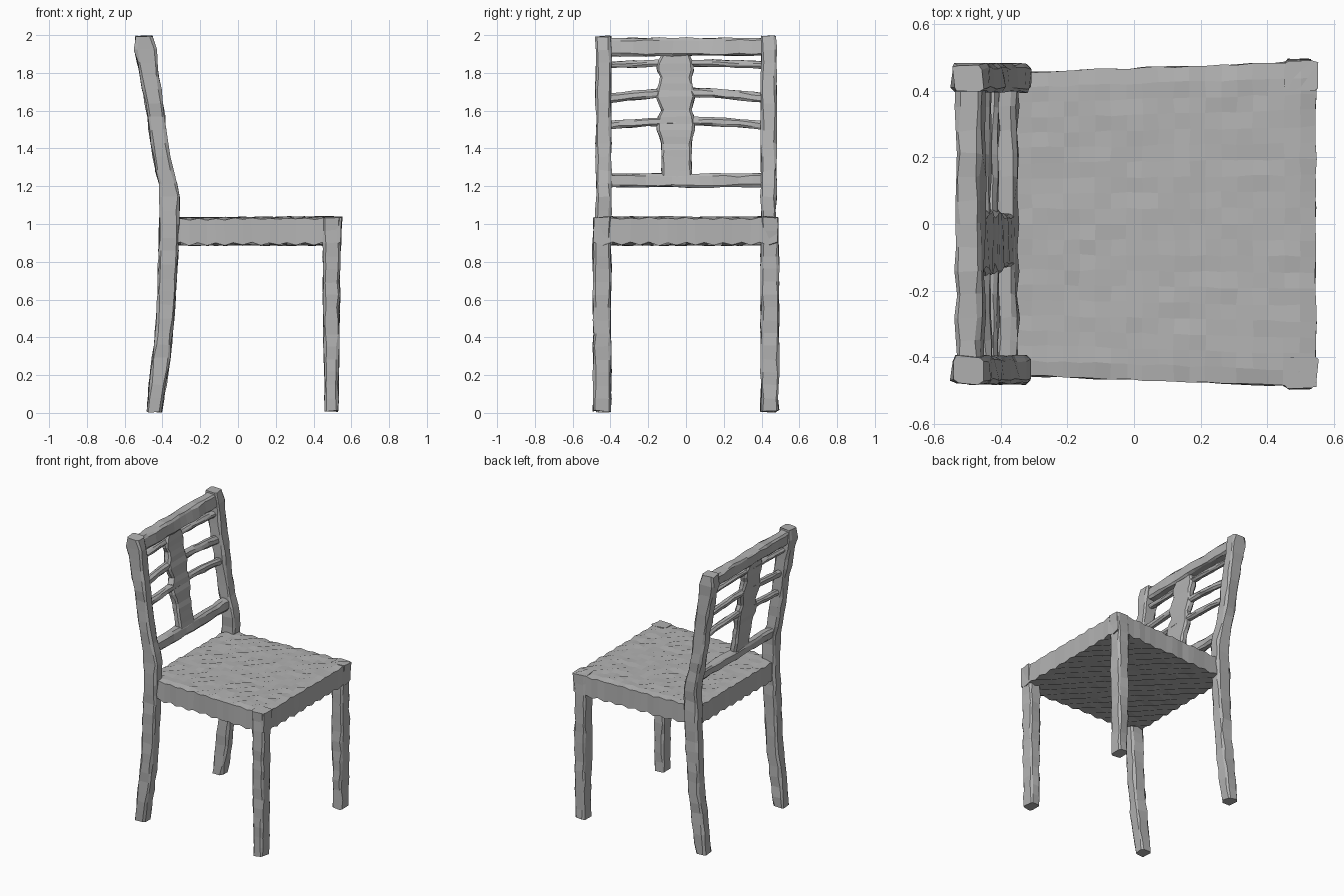
import bpy, bmesh, math, random
from mathutils import Vector

random.seed(4)
if "Cube" in bpy.data.objects:
    bpy.data.objects.remove(bpy.data.objects["Cube"], do_unlink=True)

# One plain grey for the whole chair
grey = bpy.data.materials.new("plain grey")
grey.use_nodes = True
colour = (0.45, 0.45, 0.45, 1)
grey.diffuse_color = colour
grey.node_tree.nodes["Principled BSDF"].inputs["Base Color"].default_value = colour


def finish(name, bm):
    bmesh.ops.recalc_face_normals(bm, faces=bm.faces)
    mesh = bpy.data.meshes.new(name)
    bm.to_mesh(mesh)
    bm.free()
    mesh.materials.append(grey)
    obj = bpy.data.objects.new(name, mesh)
    bpy.context.collection.objects.link(obj)
    return obj


def wobble(v, amount):
    return v + Vector([random.uniform(-amount, amount) for _ in range(3)])


def lean(z):
    """Centre line of the tilted backrest."""
    return -0.375 - (z - 1.2) * 0.16


def sample(stations, t):
    """Linear interpolation between the stations either side of t."""
    for a, b in zip(stations, stations[1:]):
        if t <= b[0]:
            f = (t - a[0]) / (b[0] - a[0])
            return [p + (q - p) * f for p, q in zip(a[1:], b[1:])]
    return stations[-1][1:]


def beam(name, axis, stations, tilted=False, rough=0.005, chamfer=0.012, step=0.07):
    """Hand-hewn bar along axis; a station is (t, u0, u1, v0, v1)."""
    bm = bmesh.new()
    start, end = stations[0][0], stations[-1][0]
    count = max(2, round((end - start) / step))
    rings = []
    for i in range(count + 1):
        t = start + (end - start) * i / count
        u0, u1, v0, v1 = sample(stations, t)
        c = min(chamfer, (u1 - u0) / 3, (v1 - v0) / 3)
        outline = [(u0 + c, v0), (u1 - c, v0), (u1, v0 + c), (u1, v1 - c),
                   (u1 - c, v1), (u0 + c, v1), (u0, v1 - c), (u0, v0 + c)]
        ring = []
        for u, v in outline:
            p = Vector((u, v, t)) if axis == "z" else Vector((u, t, v))
            if tilted:
                p.x += lean(p.z)
            ring.append(bm.verts.new(wobble(p, rough)))
        rings.append(ring)
    for a, b in zip(rings, rings[1:]):
        for k in range(8):
            n = (k + 1) % 8
            bm.faces.new((a[k], a[n], b[n], b[k]))
    bm.faces.new(rings[0])
    bm.faces.new(rings[-1])
    return finish(name, bm)


# Back posts and front legs, one pair on each side
post = [(0.005, -0.485, -0.405), (0.2, -0.465, -0.372), (0.45, -0.435, -0.342),
        (0.8, -0.42, -0.32), (1.0, -0.415, -0.313), (1.18, -0.415, -0.31),
        (1.25, -0.428, -0.34), (1.4, -0.457, -0.367), (1.6, -0.485, -0.393),
        (1.8, -0.52, -0.42), (1.94, -0.552, -0.435), (1.995, -0.54, -0.452)]
leg = [(0.01, 0.46, 0.53), (0.5, 0.452, 0.538), (0.9, 0.45, 0.54), (1.035, 0.45, 0.55)]
for side, label in ((1, "far"), (-1, "near")):
    def place(profile, inner, outer):
        lo, hi = sorted((side * inner, side * outer))
        return [(z, x0, x1, lo, hi) for z, x0, x1 in profile]
    beam("back_post_" + label, "z", place(post, 0.397, 0.478))
    beam("front_leg_" + label, "z", place(leg, 0.397, 0.492))

# Seat block, tapering to the back, with a gently rippled surface
bm = bmesh.new()
bmesh.ops.create_cube(bm, size=1)
flat = [e for e in bm.edges if abs(e.verts[0].co.z - e.verts[1].co.z) < 0.1]
bmesh.ops.subdivide_edges(bm, edges=flat, cuts=19, use_grid_fill=True)
for v in bm.verts:
    fx, fy = v.co.x + 0.5, v.co.y * 2
    ripple = 0.004 * math.cos(fx * 20 * math.pi) * math.cos(fy * 10 * math.pi)
    edge = abs(fy) > 0.99 or fx < 0.01 or fx > 0.99
    z = 1.03 + ripple + 0.006 * fx if v.co.z > 0 else 0.895 + ripple * 2
    if edge and v.co.z > 0:
        z -= 0.006
    v.co = wobble(Vector((-0.4 + fx * 0.945, fy * (0.452 + 0.036 * fx), z)), 0.003)
finish("seat", bm)

# Backrest rails: x is measured from the backrest centre line
beam("top_rail", "y", [(-0.42, -0.035, 0.04, 1.89, 1.985),
                       (0.42, -0.035, 0.04, 1.89, 1.985)], True)
beam("lower_rail", "y", [(-0.42, -0.03, 0.03, 1.195, 1.265),
                         (0.42, -0.03, 0.03, 1.195, 1.265)], True)

# Arched cross slats
for name, z, half, rise in (("upper_slat", 1.84, 0.018, 0.012),
                            ("middle_slat", 1.665, 0.024, 0.03),
                            ("lower_slat", 1.52, 0.022, 0.025)):
    arc = []
    for i in range(13):
        y = -0.42 + 0.07 * i
        mid = z + rise * (1 - (y / 0.42) ** 2)
        arc.append((y, -0.022, 0.022, mid - half, mid + half))
    beam(name, "y", arc, True, 0.004)

# Centre splat, flared where the slats cross it
splat = [(1.25, -0.13, 0.03), (1.44, -0.13, 0.03), (1.49, -0.155, 0.045),
         (1.56, -0.155, 0.045), (1.61, -0.125, 0.025), (1.66, -0.16, 0.05),
         (1.72, -0.155, 0.04), (1.77, -0.135, 0.025), (1.83, -0.16, 0.045),
         (1.87, -0.145, 0.03), (1.92, -0.11, 0.01)]
beam("centre_splat", "z", [(z, -0.024, 0.026, y0, y1) for z, y0, y1 in splat],
     True, 0.003, step=0.035)
